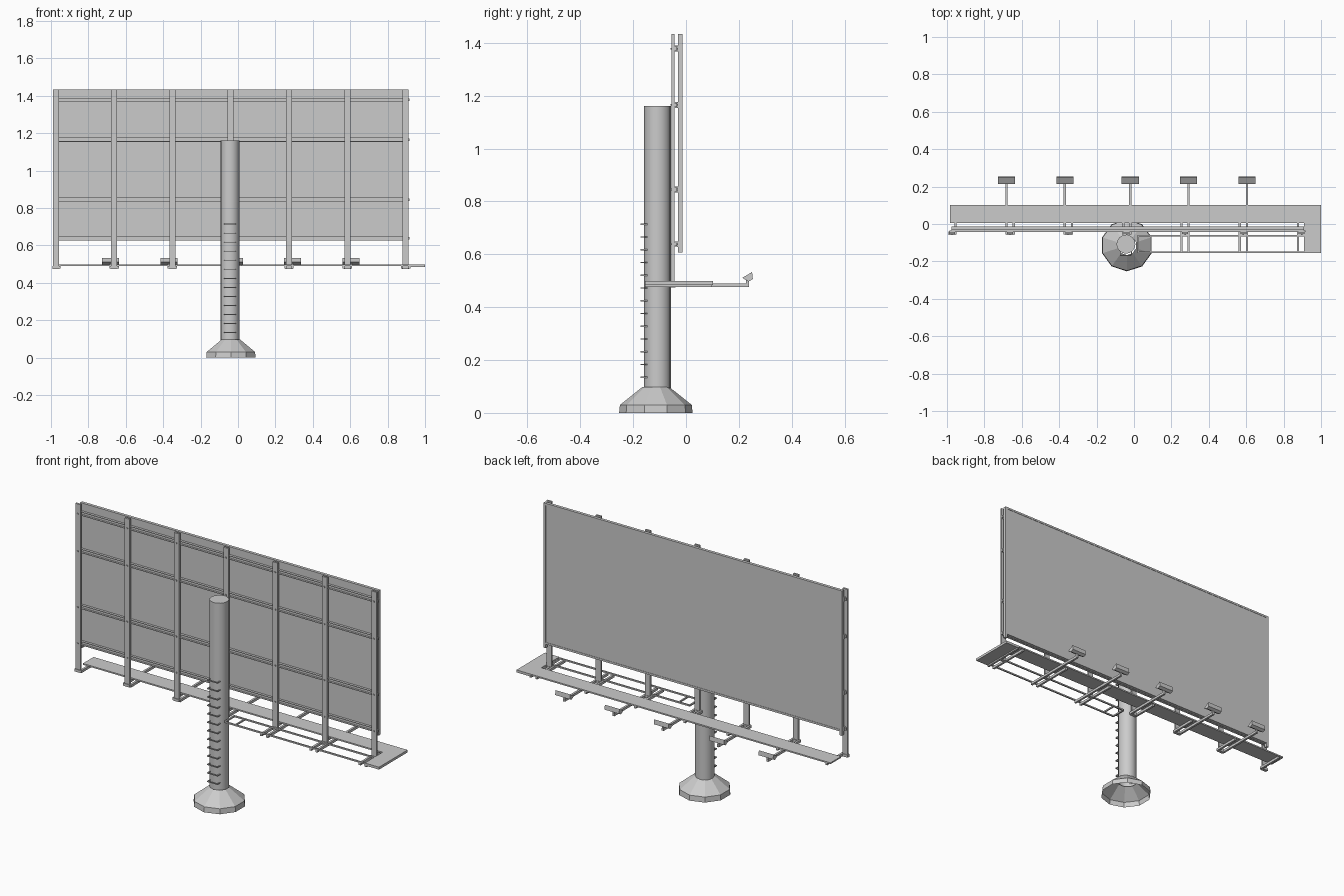
import bpy, bmesh, math
from mathutils import Vector

if "Cube" in bpy.data.objects:
    bpy.data.objects.remove(bpy.data.objects["Cube"])

COL = (-0.043, -0.108)
POSTS = [-0.974 + 0.3117 * i for i in range(7)]


def finish(name, bm):
    bmesh.ops.recalc_face_normals(bm, faces=bm.faces[:])
    me = bpy.data.meshes.new(name)
    bm.to_mesh(me)
    bm.free()
    ob = bpy.data.objects.new(name, me)
    bpy.context.collection.objects.link(ob)
    return ob


def add_box(bm, x0, x1, y0, y1, z0, z1):
    vs = bmesh.ops.create_cube(bm, size=1)["verts"]
    for v in vs:
        v.co = Vector(((x0 + x1) / 2 + v.co.x * (x1 - x0),
                       (y0 + y1) / 2 + v.co.y * (y1 - y0),
                       (z0 + z1) / 2 + v.co.z * (z1 - z0)))


def boxes(name, items):
    bm = bmesh.new()
    for b in items:
        add_box(bm, *b)
    return finish(name, bm)


def add_prism(bm, profile, x0, x1):
    """Extrude a (y, z) outline along x."""
    f = bm.faces.new([bm.verts.new((x0, y, z)) for y, z in profile])
    r = bmesh.ops.extrude_face_region(bm, geom=[f])
    moved = [g for g in r["geom"] if isinstance(g, bmesh.types.BMVert)]
    bmesh.ops.translate(bm, verts=moved, vec=(x1 - x0, 0, 0))
    if f.is_valid and not any(len(e.link_faces) > 1 for e in f.edges):
        return
    

def lathe(name, profile, sides, cx, cy, start, cap_top):
    bm = bmesh.new()
    rings = []
    for r, z in profile:
        rings.append([bm.verts.new((cx + r * math.cos(start + 2 * math.pi * i / sides),
                                    cy + r * math.sin(start + 2 * math.pi * i / sides), z))
                      for i in range(sides)])
    for a, b in zip(rings, rings[1:]):
        for i in range(sides):
            j = (i + 1) % sides
            bm.faces.new((a[i], a[j], b[j], b[i]))
    if cap_top:
        bm.faces.new(rings[-1])
    return finish(name, bm)


# footing (open underneath) and column
lathe("footing", [(0.139, 0), (0.136, 0.03), (0.052, 0.097)], 10,
      -0.038, -0.114, -math.pi / 2, False)
column = lathe("column", [(0.0505, 0.08), (0.0505, 1.16)], 16, *COL, 0, True)
bpy.context.view_layer.objects.active = column
column.select_set(True)
bpy.ops.object.shade_smooth_by_angle(angle=math.radians(30))

# U-shaped ladder rungs on the column front
rungs = []
for i in range(13):
    z = 0.135 + 0.0482 * i
    t = 0.0025
    rungs.append((COL[0] - 0.033, COL[0] + 0.033, -0.172, -0.167, z - t, z + t))
    for s in (-1, 1):
        x = COL[0] + s * 0.0305
        rungs.append((x - t, x + t, -0.167, -0.14, z - t, z + t))
boxes("ladder_rungs", rungs)

# display panel with thin side trims
boxes("panel", [(-0.966, 0.908, -0.028, -0.015, 0.632, 1.43)])
boxes("panel_trim", [(-0.976, -0.962, -0.030, -0.013, 0.606, 1.433),
                     (0.896, 0.910, -0.030, -0.013, 0.606, 1.433),
                     (-0.962, 0.896, -0.030, -0.013, 1.422, 1.433),
                     (-0.962, 0.896, -0.030, -0.013, 0.628, 0.639)])

# vertical posts
boxes("posts", [(x - 0.016, x + 0.016, -0.054, -0.043, 0.475, 1.434) for x in POSTS])

# horizontal channel stringers behind the panel
bm = bmesh.new()
for z in (1.378, 1.165, 0.845, 0.638):
    h = 0.011
    c = [(-0.030, z - h), (-0.030, z + h), (-0.044, z + h), (-0.044, z + h - 0.003),
         (-0.033, z + h - 0.003), (-0.033, z - h + 0.003), (-0.044, z - h + 0.003),
         (-0.044, z - h)]
    add_prism(bm, c, -0.978, 0.908)
finish("stringers", bm)

# bolts joining posts and stringers, plus end bolts
bolts = []
for z in (1.378, 1.165, 0.845, 0.638):
    bolts += [(x - 0.004, x + 0.004, -0.058, -0.032, z - 0.003, z + 0.003) for x in POSTS]
    bolts += [(0.905, 0.916, -0.044, -0.034, z - 0.007, z + 0.007),
              (-0.986, -0.976, -0.044, -0.034, z - 0.007, z + 0.007)]
boxes("bolts", bolts)

# paired brackets under the walkway; one of each inner pair carries a lamp
arms, lamp_x = [], []
for i, x in enumerate(POSTS):
    for s in (-1, 1):
        if i == 0 and s < 0:
            continue
        ax = x + s * 0.019
        lamp = (s < 0 and i in (1, 2)) or (s > 0 and i in (3, 4, 5))
        back = -0.155 if i >= 4 else -0.056
        arms.append((ax - 0.006, ax + 0.006, back, 0.239 if lamp else 0.098, 0.476, 0.490))
        if lamp:
            lamp_x.append(ax)
    arms.append((x - 0.019, x + 0.019, -0.058, -0.040, 0.475, 0.490))
boxes("walkway_brackets", arms)

# walkway plank and end landing
boxes("walkway", [(-0.984, 0.91, 0.006, 0.102, 0.490, 0.498)])
boxes("end_landing", [(0.91, 1.0, -0.156, 0.102, 0.484, 0.498)])

# access rails between column and landing
rails = [(0.02, 0.912, y - 0.004, y + 0.004, 0.489, 0.497) for y in (-0.064, -0.151)]
rails += [(x - 0.004, x + 0.004, -0.151, -0.064, 0.489, 0.497) for x in (0.022, 0.09)]
boxes("access_rails", rails)

# wedge-shaped floodlights with short stems
bm = bmesh.new()
for x in lamp_x:
    add_prism(bm, [(0.213, 0.511), (0.250, 0.533), (0.253, 0.506), (0.236, 0.497)],
              x - 0.046, x + 0.046)
    add_box(bm, x - 0.005, x + 0.005, 0.227, 0.238, 0.488, 0.508)
finish("floodlights", bm)
